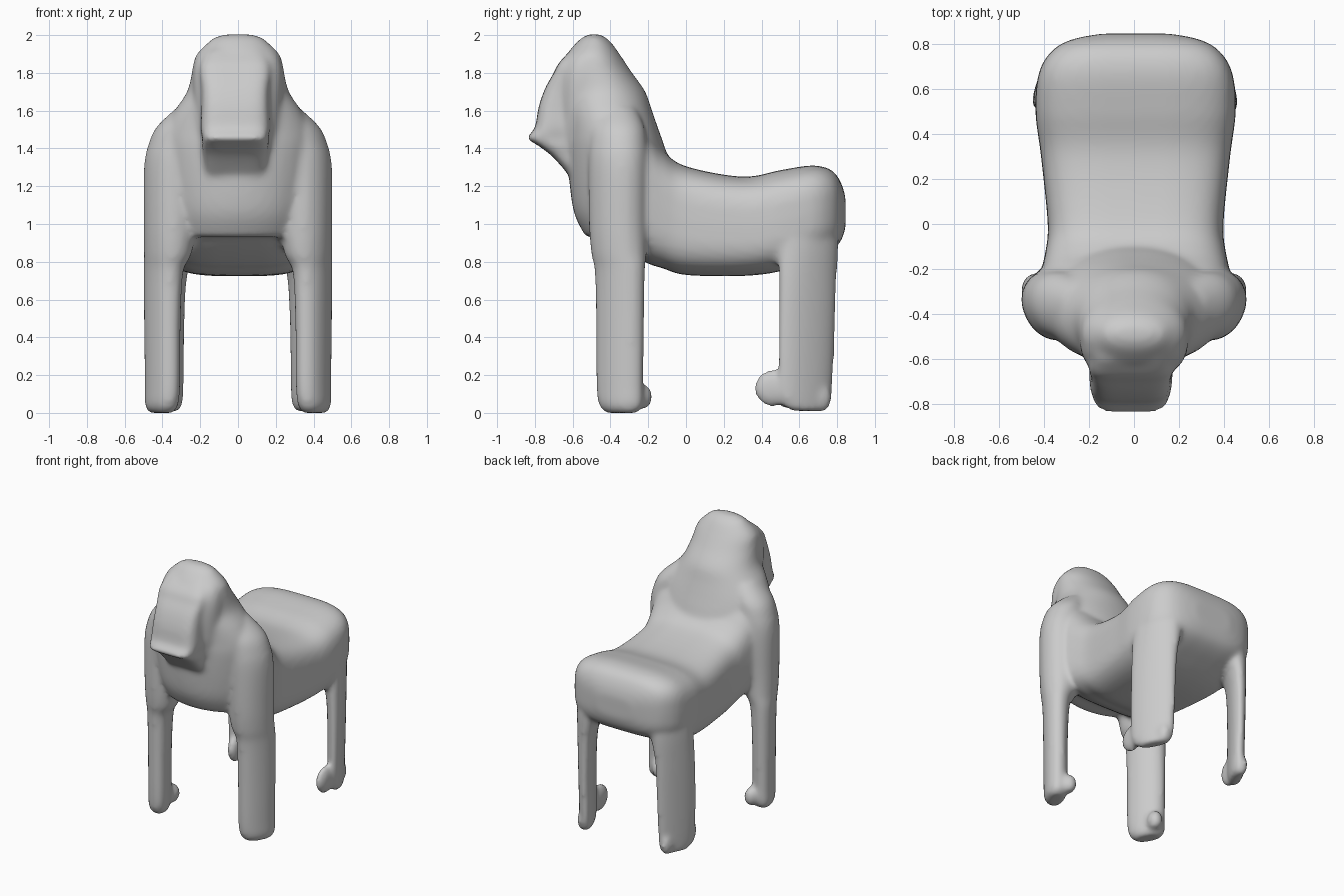
import bpy, bmesh, math
from mathutils import Vector

if "Cube" in bpy.data.objects:
    bpy.data.objects.remove(bpy.data.objects["Cube"])

SIDES = 40


def spline(rows, steps=5):
    """Catmull-Rom interpolation through rows of section parameters."""
    out = []
    for i in range(len(rows) - 1):
        p = [rows[max(0, min(len(rows) - 1, i + k))] for k in (-1, 0, 1, 2)]
        for s in range(steps):
            t = s / steps
            out.append([0.5 * (2 * b + (c - a) * t + (2 * a - 5 * b + 4 * c - d) * t * t
                               + (3 * b - a - 3 * c + d) * t ** 3) for a, b, c, d in zip(*p)])
    return out + [list(rows[-1])]


def curve(v, power):
    return math.copysign(abs(v) ** (2 / power), v)


def loft(name, sections, power):
    """Sections are (centre, u vector, v vector); skins superellipse rings."""
    bm = bmesh.new()
    rings = []
    for c, u, v in sections:
        ring = []
        for k in range(SIDES):
            a = math.tau * k / SIDES
            ring.append(bm.verts.new(c + u * curve(math.cos(a), power) + v * curve(math.sin(a), power)))
        rings.append(ring)
    for r, s in zip(rings, rings[1:]):
        for k in range(SIDES):
            j = (k + 1) % SIDES
            bm.faces.new((r[k], r[j], s[j], s[k]))
    bm.faces.new(rings[0])
    bm.faces.new(rings[-1])
    bmesh.ops.recalc_face_normals(bm, faces=bm.faces)
    me = bpy.data.meshes.new(name)
    bm.to_mesh(me)
    bm.free()
    ob = bpy.data.objects.new(name, me)
    bpy.context.collection.objects.link(ob)
    return ob


def upright(name, rows, power, x=0):
    """Rows: z, front y, back y, half width."""
    return loft(name, [(Vector((x, (f + b) / 2, z)), Vector((w, 0, 0)), Vector((0, (b - f) / 2, 0)))
                       for z, f, b, w in spline(rows)], power)


def leg(name, side, rows, angle, slim=1):
    """Rows: z, centre x, centre y, long radius, short radius; blade wraps the body corner."""
    c, s = math.cos(math.radians(angle)), math.sin(math.radians(angle))
    return loft(name, [(Vector((side * x, y, z)), Vector((side * a * c, a * s, 0)) * slim,
                        Vector((-side * b * s, b * c, 0)) * slim)
                       for z, x, y, a, b in spline(rows)], 2.1)


def toe(name, x, y, z, size):
    rows = [(Vector((x, y, z + size[2] * math.sin(t))), Vector((size[0] * math.cos(t), 0, 0)),
             Vector((0, size[1] * math.cos(t), 0))) for t in [math.pi * (k / 10 - 0.5) * 0.97 for k in range(11)]]
    return loft(name, rows, 2)


parts = []

# Saddle-backed seat: y, half width, bottom z, top z
seat = [(-0.46, .30, .99, 1.55), (-0.4, .36, .93, 1.58), (-0.3, .41, .85, 1.55), (-0.2, .415, .79, 1.48),
        (-.12, .40, .765, 1.385), (0, .39, .73, 1.305), (.3, .42, .725, 1.25), (.5, .445, .75, 1.285),
        (.67, .43, .81, 1.31), (.77, .37, .86, 1.285), (.82, .28, .91, 1.22), (.845, .15, .98, 1.14)]
parts.append(loft("seat", [(Vector((.007, y, (b + t) / 2)), Vector((w, 0, 0)), Vector((0, 0, (t - b) / 2)))
                           for y, w, b, t in spline(seat)], 3.6))

# Chest, shoulders and head
parts.append(upright("chest_and_head", [
    (.93, -.53, -.1, .32), (1.05, -.59, -.06, .36), (1.2, -.615, -.05, .39), (1.4, -.63, -.11, .40),
    (1.5, -.63, -.145, .385), (1.6, -.64, -.18, .335), (1.7, -.65, -.215, .27), (1.8, -.66, -.285, .245),
    (1.89, -.635, -.345, .225), (1.96, -.58, -.395, .16), (1.99, -.545, -.43, .12), (2.005, -.51, -.46, .06)], 2.1))

# Head sides filling out towards the face
parts.append(upright("cheeks", [
    (1.28, -.63, -.3, .18), (1.42, -.68, -.3, .21), (1.6, -.69, -.3, .235), (1.78, -.68, -.34, .24),
    (1.88, -.64, -.38, .22), (1.94, -.58, -.42, .17)], 2.6))

# Square muzzle with a projecting lip
parts.append(upright("muzzle", [
    (1.26, -.62, -.42, .16), (1.36, -.71, -.42, .17), (1.42, -.79, -.42, .178), (1.455, -.84, -.42, .175),
    (1.51, -.80, -.42, .185), (1.62, -.78, -.42, .18), (1.72, -.745, -.42, .18),
    (1.80, -.70, -.42, .19), (1.85, -.675, -.42, .185), (1.92, -.61, -.44, .15)], 5, -.014))

for side, tag in ((-1, "left"), (1, "right")):
    # Front leg rising into the shoulder
    parts.append(leg("front_leg_" + tag, side, [
        (0, .405, -.34, .09, .05), (.04, .405, -.345, .125, .072), (.15, .40, -.35, .135, .077),
        (.5, .40, -.35, .138, .08), (.75, .394, -.35, .142, .09), (.84, .372, -.355, .152, .115),
        (1.0, .36, -.36, .158, .13), (1.3, .355, -.36, .16, .135), (1.43, .33, -.36, .155, .135),
        (1.52, .295, -.365, .145, .125), (1.62, .22, -.375, .11, .095)], 62))
    # Rear leg
    parts.append(leg("rear_leg_" + tag, side, [
        (.01, .365, .65, .10, .04), (.06, .365, .635, .145, .052), (.2, .367, .635, .16, .055),
        (.45, .367, .64, .165, .058), (.7, .36, .645, .168, .066), (.9, .335, .645, .175, .09),
        (1.1, .315, .635, .17, .10)], 117, 0.9 if side < 0 else 1))
    # Toe lumps
    parts.append(toe("front_toe_" + tag, side * .38, -.235, .085, (.05, .06, .07)))
    parts.append(toe("rear_heel_" + tag, side * .345, .71, .08, (.04, .06, .08)))
parts.append(toe("rear_toe_left", -.395, .53, .12, (.04, .07, .10)))
parts.append(toe("rear_toe_right", .40, .46, .13, (.04, .10, .10)))

# Fuse everything into one softly blended skin
bpy.ops.object.select_all(action='DESELECT')
for ob in parts:
    ob.select_set(True)
body = parts[0]
bpy.context.view_layer.objects.active = body
bpy.ops.object.join()
body.name = "animal_stool"
remesh = body.modifiers.new("fuse", 'REMESH')
remesh.mode = 'VOXEL'
remesh.voxel_size = 0.016
remesh.use_smooth_shade = True
smooth = body.modifiers.new("soften", 'SMOOTH')
smooth.factor = 0.5
smooth.iterations = 12
